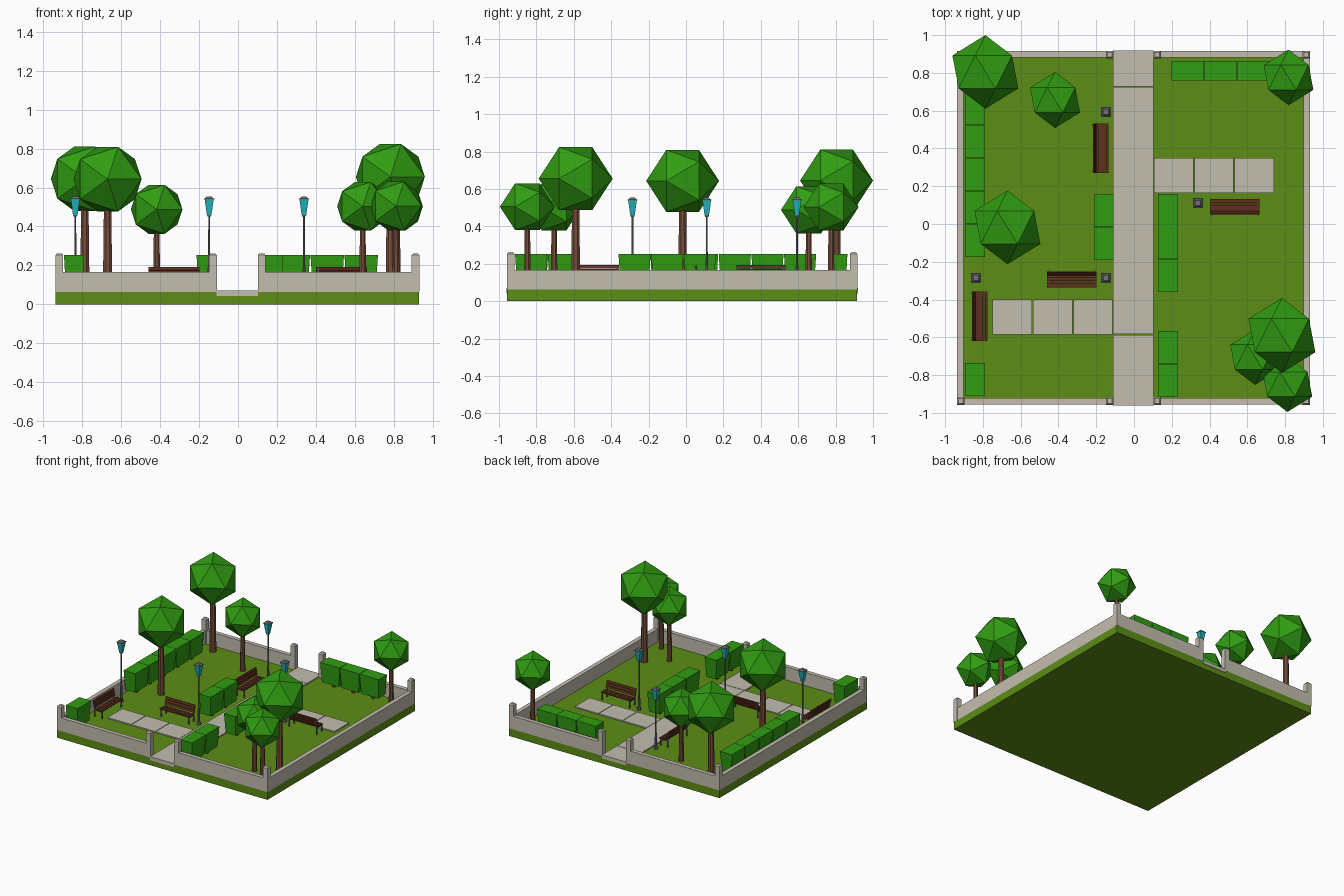
import bpy, bmesh, math
from mathutils import Matrix, Vector

if "Cube" in bpy.data.objects:
    bpy.data.objects.remove(bpy.data.objects["Cube"])


def mat(name, r, g, b):
    m = bpy.data.materials.new(name)
    m.diffuse_color = (r, g, b, 1)
    m.use_nodes = True
    m.node_tree.nodes["Principled BSDF"].inputs["Base Color"].default_value = m.diffuse_color
    return m


GRASS = mat("grass", 0.11, 0.27, 0.008)
LEAF = mat("leaf", 0.03, 0.34, 0.006)
BARK = mat("bark", 0.20, 0.08, 0.045)
STONE = mat("stone", 0.55, 0.51, 0.43)
WOOD = mat("wood", 0.12, 0.028, 0.015)
METAL = mat("metal", 0.18, 0.17, 0.19)
GLASS = mat("glass", 0.015, 0.48, 0.52)


def finish(bm, name, material, matrix=Matrix()):
    me = bpy.data.meshes.new(name)
    bm.to_mesh(me)
    bm.free()
    ob = bpy.data.objects.new(name, me)
    ob.matrix_world = matrix
    me.materials.append(material)
    bpy.context.collection.objects.link(ob)
    return ob


def add_box(bm, x0, x1, y0, y1, z0, z1, tilt=0):
    c = Matrix.Translation(((x0 + x1) / 2, (y0 + y1) / 2, (z0 + z1) / 2))
    s = Matrix.Diagonal((x1 - x0, y1 - y0, z1 - z0, 1))
    bmesh.ops.create_cube(bm, size=1, matrix=c @ Matrix.Rotation(tilt, 4, 'X') @ s)


def box(name, material, *b):
    bm = bmesh.new()
    add_box(bm, *b)
    return finish(bm, name, material)


def add_cone(bm, x, y, z0, z1, r0, r1, sides):
    # sides == 4 gives an axis-aligned square; r is then the half width
    k = math.sqrt(2) if sides == 4 else 1
    m = Matrix.Translation((x, y, (z0 + z1) / 2)) @ Matrix.Rotation(math.pi / sides, 4, 'Z')
    bmesh.ops.create_cone(bm, cap_ends=True, segments=sides, radius1=r0 * k,
                          radius2=r1 * k, depth=z1 - z0, matrix=m)


X0, X1, Y0, Y1 = -0.937, 0.931, -0.956, 0.915
G = 0.062           # lawn level
PL, PR = -0.11, 0.103  # main path edges

# lawn
box("lawn", GRASS, X0, X1, Y0, Y1, 0, G)

# low walls, open at both ends of the path
T, H = 0.034, 0.167
bm = bmesh.new()
add_box(bm, X0, X0 + T, Y0, Y1, G, H)
add_box(bm, X1 - T, X1, Y0, Y1, G, H)
for ya, yb in ((Y0, Y0 + T), (Y1 - T, Y1)):
    add_box(bm, X0 + T, PL, ya, yb, G, H)
    add_box(bm, PR, X1 - T, ya, yb, G, H)
finish(bm, "wall", STONE)

# wall posts with chamfered tops
h = 0.019
for x in (X0 + h, PL - h, PR + h, X1 - h):
    for y in (Y0 + h, Y1 - h):
        bm = bmesh.new()
        add_box(bm, x - h - .001, x + h + .001, y - h - .001, y + h + .001, G, 0.252)
        add_cone(bm, x, y, 0.252, 0.262, h + .001, 0.012, 4)
        finish(bm, "wall_post", STONE)

# main path slabs and the two side branches
for y0, y1 in ((Y0 - .004, -0.587), (-0.583, 0.725), (0.729, Y1 + .004)):
    box("path_slab", STONE, PL, PR, y0, y1, 0.042, 0.071)
for i in range(3):
    d = 0.2135
    box("right_paving", STONE, PR + d * i + .003, PR + d * (i + 1) - .002, 0.165, 0.35, 0.045, 0.071)
    box("left_paving", STONE, PL - d * (i + 1) + .002, PL - d * i - .003, -0.585, -0.40, 0.045, 0.071)


# trees: tapered trunk and faceted ball
def tree(x, y, z, r):
    bm = bmesh.new()
    w = 0.135 * r
    add_cone(bm, x, y, G, z - 0.4 * r, w, w * 0.75, 8)
    finish(bm, "trunk", BARK)
    bm = bmesh.new()
    bmesh.ops.create_icosphere(bm, subdivisions=1, radius=r)
    finish(bm, "tree_crown", LEAF,
           Matrix.Translation((x, y, z)) @ Matrix.Rotation(math.pi / 2, 4, 'X'))


for t in ((-0.787, 0.805, 0.645, 0.195), (-0.67, -0.018, 0.643, 0.195),
          (-0.418, 0.656, 0.488, 0.148), (0.818, 0.776, 0.503, 0.147),
          (0.783, -0.59, 0.655, 0.198), (0.812, -0.848, 0.505, 0.147),
          (0.641, -0.705, 0.503, 0.147)):
    tree(*t)


# hedges: box wider at the top, on a short stem
def hedge(x, y, turned=False):
    m = Matrix.Translation((x, y, 0)) @ Matrix.Rotation(math.pi / 2 if turned else 0, 4, 'Z')
    bm = bmesh.new()
    add_box(bm, -0.052, 0.052, -0.086, 0.086, 0.095, 0.253)
    for v in bm.verts:
        if v.co.z < 0.2:
            v.co.x *= 0.84
            v.co.y *= 0.88
    finish(bm, "hedge", LEAF, m)
    bm = bmesh.new()
    add_cone(bm, 0, 0, G, 0.1, 0.014, 0.014, 6)
    finish(bm, "hedge_stem", BARK, m)


S = 0.1745
rows = ((-0.842, -0.088, 5), (-0.842, -0.823, 1), (-0.161, -0.105, 2),
        (0.18, -0.275, 3), (0.18, -0.828, 2))
for x, y, n in rows:
    for i in range(n):
        hedge(x, y + S * i)
for i in range(3):
    hedge(0.284 + S * i, 0.811, True)

# street lamps
for x, y in ((-0.148, 0.593), (0.339, 0.111), (-0.836, -0.286), (-0.148, -0.286)):
    bm = bmesh.new()
    add_cone(bm, x, y, G, 0.085, 0.016, 0.013, 8)
    add_cone(bm, x, y, 0.085, 0.19, 0.010, 0.008, 8)
    add_cone(bm, x, y, 0.19, 0.452, 0.006, 0.005, 8)
    add_cone(bm, x, y, 0.450, 0.460, 0.008, 0.012, 4)
    add_cone(bm, x, y, 0.538, 0.543, 0.026, 0.026, 4)
    add_cone(bm, x, y, 0.543, 0.553, 0.022, 0.013, 4)
    finish(bm, "lamp_post", METAL)
    bm = bmesh.new()
    add_cone(bm, x, y, 0.460, 0.538, 0.012, 0.023, 4)
    finish(bm, "lamp_glass", GLASS)


# benches: local front is -y, backrest at +y
def bench(x, y, angle):
    m = Matrix.Translation((x, y, 0)) @ Matrix.Rotation(math.radians(angle), 4, 'Z')
    bm = bmesh.new()
    for i in range(4):
        y0 = -0.040 + i * 0.0165
        add_box(bm, -0.131, 0.131, y0, y0 + 0.0145, 0.119, 0.126)
    for i in range(3):
        z0, yc = 0.134 + i * 0.020, 0.028 + i * 0.005
        add_box(bm, -0.131, 0.131, yc - .003, yc + .003, z0, z0 + 0.018, -0.25)
    finish(bm, "bench_slats", WOOD, m)
    bm = bmesh.new()
    for s in (-1, 1):
        xa, xb = s * 0.121 - .004, s * 0.121 + .004
        add_box(bm, xa, xb, -0.038, -0.030, G, 0.119)
        add_box(bm, xa, xb, 0.026, 0.034, G, 0.119)
        add_box(bm, xa, xb, -0.038, 0.034, 0.111, 0.119)
        add_box(bm, xa, xb, 0.033, 0.039, 0.112, 0.188, -0.25)
    finish(bm, "bench_frame", METAL, m)


bench(-0.175, 0.402, 90)
bench(0.533, 0.093, 180)
bench(-0.33, -0.295, 0)
bench(-0.815, -0.488, 90)
